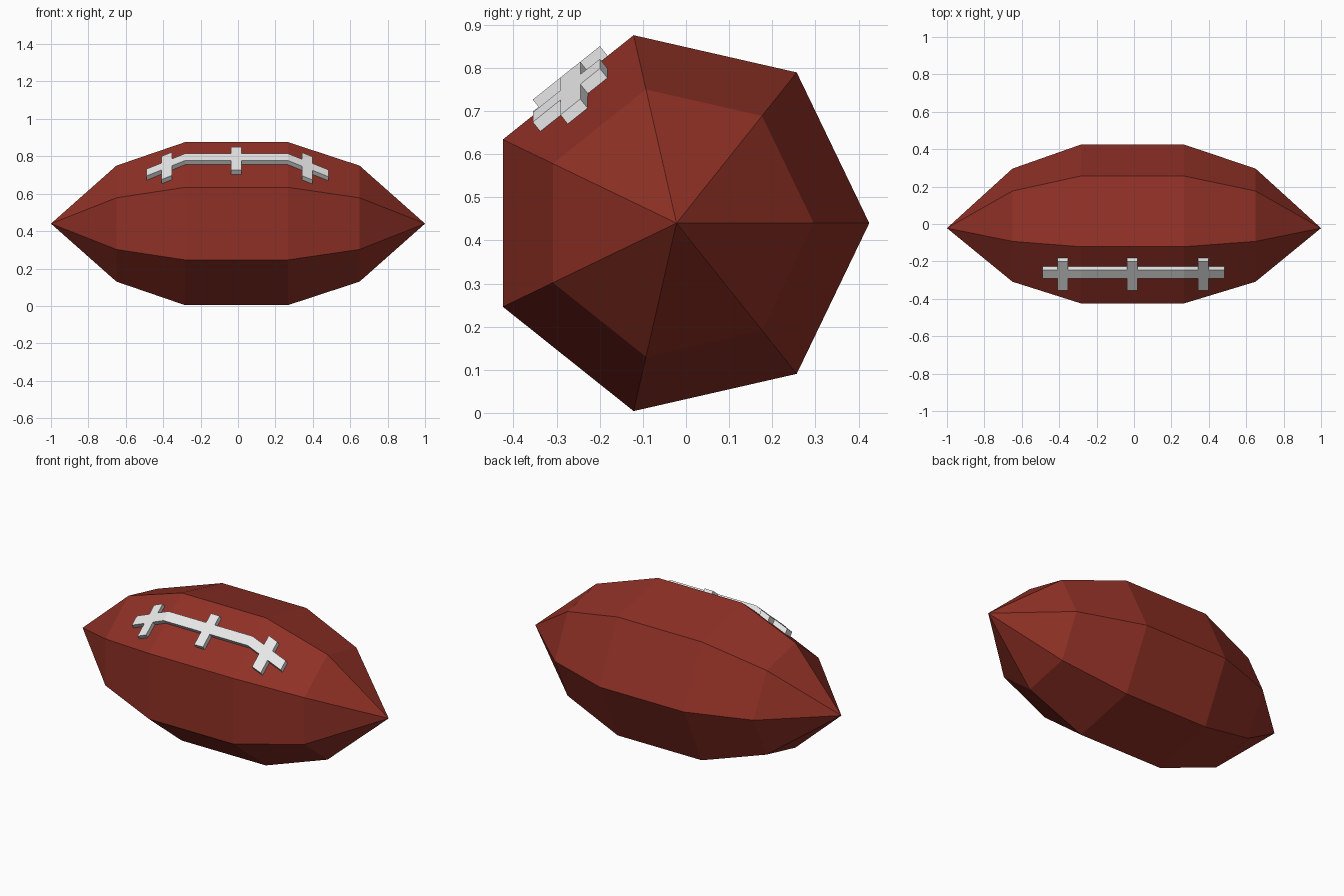
import bpy, bmesh, math
from mathutils import Vector

if "Cube" in bpy.data.objects:
    bpy.data.objects.remove(bpy.data.objects["Cube"])

SIDES, AXIS_Y, AXIS_Z = 7, -0.022, 0.44
# (x, radius) profile of the ball; zero radius makes a pointed tip
PROFILE = [(-1, 0), (-0.65, 0.318), (-0.283, 0.447), (0.267, 0.447), (0.65, 0.318), (1, 0)]


def material(name, rgb):
    m = bpy.data.materials.new(name)
    m.diffuse_color = (*rgb, 1)
    m.use_nodes = True
    m.node_tree.nodes["Principled BSDF"].inputs["Base Color"].default_value = m.diffuse_color
    return m


def finish(bm, name, mat):
    bmesh.ops.recalc_face_normals(bm, faces=bm.faces)
    me = bpy.data.meshes.new(name)
    bm.to_mesh(me)
    bm.free()
    me.materials.append(mat)
    ob = bpy.data.objects.new(name, me)
    bpy.context.collection.objects.link(ob)
    return ob


brown = material("leather brown", (0.275, 0.030, 0.019))
white = material("lace white", (0.8, 0.8, 0.8))

# Ball: seven-sided body lofted along x
bm = bmesh.new()
rings = []
for x, r in PROFILE:
    n = SIDES if r else 1
    rings.append([bm.verts.new((x, AXIS_Y + r * math.cos(math.tau * i / SIDES),
                                AXIS_Z + r * math.sin(math.tau * i / SIDES))) for i in range(n)])
for a, b in zip(rings, rings[1:]):
    for i in range(SIDES):
        quad = [a[i % len(a)], a[(i + 1) % len(a)], b[(i + 1) % len(b)], b[i % len(b)]]
        bm.faces.new(list(dict.fromkeys(quad)))
finish(bm, "ball", brown)

# Laces: a bar with three crosses, laid on the upper front panel
ang = math.tau * 2.5 / SIDES
normal = Vector((0, math.cos(ang), math.sin(ang)))
tangent = Vector((0, math.sin(ang), -math.cos(ang)))
base = Vector((0, AXIS_Y, AXIS_Z)) + normal * (0.447 * math.cos(math.pi / SIDES) - 0.004)
xs = [-0.49, -0.408, -0.352, -0.283, -0.037, 0.019, 0.267, 0.341, 0.397, 0.483]
ts = [-0.082, 0.0, 0.059, 0.117]
crosses = (1, 4, 7)


def lace_point(x, t):
    drop = 0.40 * max(0, x - 0.267, -0.283 - x)   # follow the sloping end panels
    return base + tangent * t + Vector((x, 0, -drop))


bm = bmesh.new()
grid = [[bm.verts.new(lace_point(x, t)) for t in ts] for x in xs]
for i in range(len(xs) - 1):
    for j in range(3):
        if j == 1 or i in crosses:
            bm.faces.new([grid[i][j], grid[i + 1][j], grid[i + 1][j + 1], grid[i][j + 1]])
bmesh.ops.delete(bm, geom=[v for v in bm.verts if not v.link_faces], context='VERTS')
ext = bmesh.ops.extrude_face_region(bm, geom=bm.faces[:], use_keep_orig=True)
bmesh.ops.translate(bm, vec=normal * 0.033,
                    verts=[g for g in ext["geom"] if isinstance(g, bmesh.types.BMVert)])
finish(bm, "laces", white)
